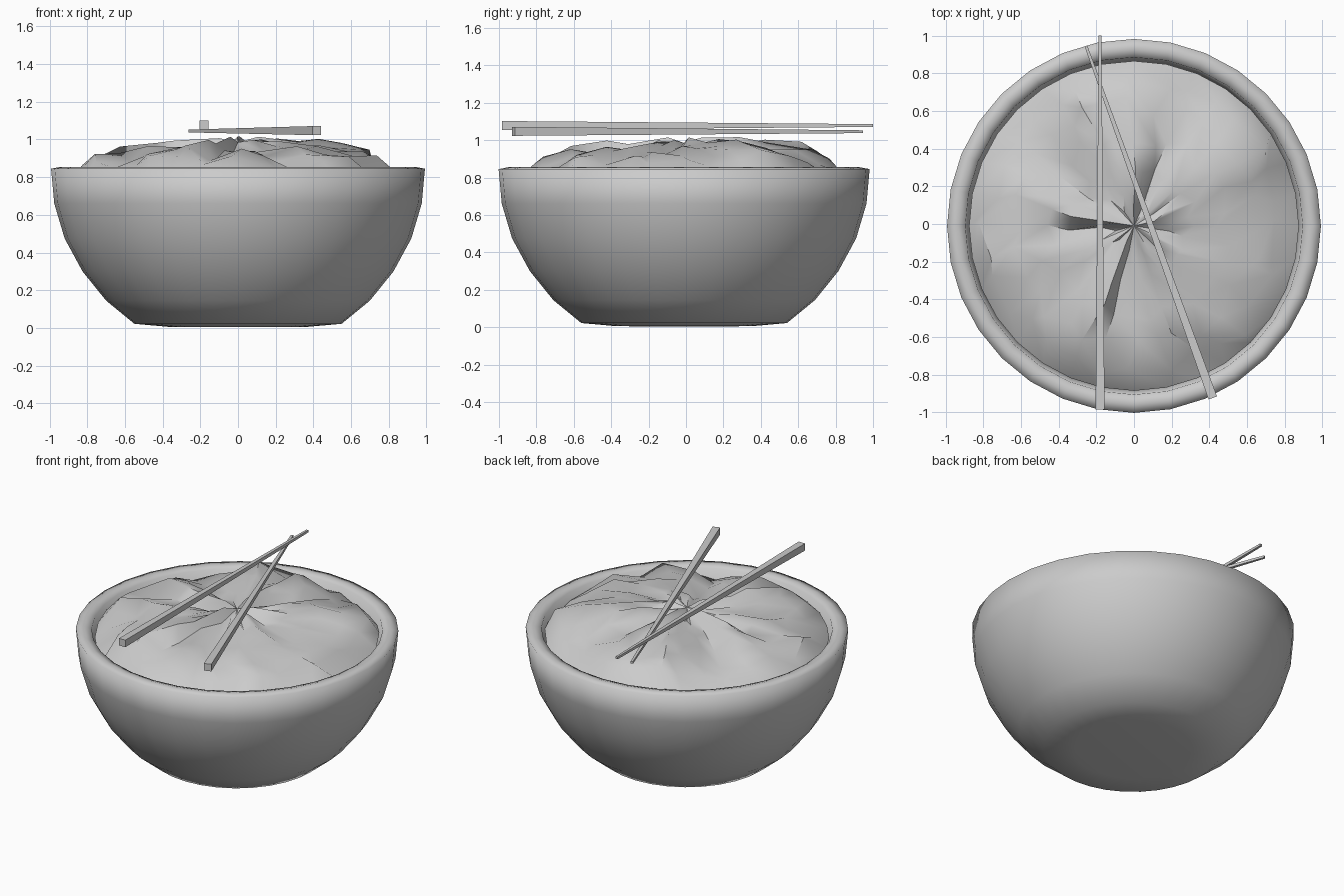
import bpy, bmesh, math, random
from mathutils import Vector

if "Cube" in bpy.data.objects:
    bpy.data.objects.remove(bpy.data.objects["Cube"])

random.seed(5)
SEG = 32
CY = -0.01


def finish(name, bm, angle=None):
    bmesh.ops.recalc_face_normals(bm, faces=bm.faces)
    me = bpy.data.meshes.new(name)
    bm.to_mesh(me)
    bm.free()
    ob = bpy.data.objects.new(name, me)
    bpy.context.collection.objects.link(ob)
    if angle is not None:
        bpy.ops.object.select_all(action='DESELECT')
        ob.select_set(True)
        bpy.context.view_layer.objects.active = ob
        bpy.ops.object.shade_smooth_by_angle(angle=math.radians(angle))
    return ob


def skin(bm, rings):
    n = len(rings[0])
    for a, b in zip(rings, rings[1:]):
        for i in range(n):
            j = (i + 1) % n
            bm.faces.new((a[i], a[j], b[j], b[i]))


def cap(bm, ring, z):
    c = bm.verts.new((0, CY, z))
    n = len(ring)
    for i in range(n):
        bm.faces.new((c, ring[i], ring[(i + 1) % n]))


# Bowl: turned profile, outside bottom to rim to inside bottom
profile = [(0.36, 0.005), (0.55, 0.022), (0.70, 0.145), (0.825, 0.30), (0.92, 0.475),
           (0.975, 0.66), (0.992, 0.845), (0.94, 0.855), (0.895, 0.842), (0.875, 0.66),
           (0.83, 0.50), (0.75, 0.35), (0.64, 0.22), (0.50, 0.12)]
bm = bmesh.new()
rings = []
for r, z in profile:
    rings.append([bm.verts.new((r * math.cos(math.tau * i / SEG),
                                CY + r * math.sin(math.tau * i / SEG), z)) for i in range(SEG)])
skin(bm, rings)
cap(bm, rings[0], 0.004)
cap(bm, rings[-1], 0.10)
finish("bowl", bm, 180)

# Noodles: crumpled dome with coarse folds swirling out from the centre
dome = [(0.14, 0.965, 0.045), (0.30, 0.955, 0.055), (0.48, 0.945, 0.06),
        (0.64, 0.925, 0.06), (0.78, 0.885, 0.055), (0.875, 0.80, 0.03)]
folds = [random.uniform(-1, 1) for i in range(SEG)]
bm = bmesh.new()
rings = []
for k, (r, z, amp) in enumerate(dome):
    ring = []
    outer = k == len(dome) - 1
    for i in range(SEG):
        t = math.tau * i / SEG + (0 if outer else random.uniform(-0.07, 0.07))
        rr = r + (0 if outer else random.uniform(-0.05, 0.05))
        wave = (0.45 * math.sin(9 * t + 3 * r) + 0.3 * math.sin(5 * t - 2 * r)
                + 0.45 * folds[i] + random.uniform(-0.45, 0.45))
        wave = max(-1.1, min(1.1, wave))
        ring.append(bm.verts.new((rr * math.cos(t), CY + rr * math.sin(t), z + amp * wave)))
    rings.append(ring)
skin(bm, rings)
cap(bm, rings[0], 0.985)
finish("noodles", bm, 45)


# Chopsticks: square tapered rods resting across the bowl
def chopstick(name, start, end, thick, thin):
    a, b = Vector(start), Vector(end)
    up = Vector((0, 0, 1))
    side = (b - a).cross(up).normalized()
    bm = bmesh.new()
    loops = []
    for p, w in ((a, thick), (b, thin)):
        loops.append([bm.verts.new(p + side * sx * w / 2 + up * sz * w / 2)
                      for sx, sz in ((-1, -1), (1, -1), (1, 1), (-1, 1))])
    for i in range(4):
        j = (i + 1) % 4
        bm.faces.new((loops[0][i], loops[0][j], loops[1][j], loops[1][i]))
    bm.faces.new(loops[0])
    bm.faces.new(loops[1])
    return finish(name, bm)


chopstick("chopstick_upper", (-0.18, -0.985, 1.078), (-0.18, 1.0, 1.078), 0.048, 0.015)
chopstick("chopstick_lower", (0.418, -0.923, 1.047), (-0.255, 0.945, 1.045), 0.048, 0.015)
